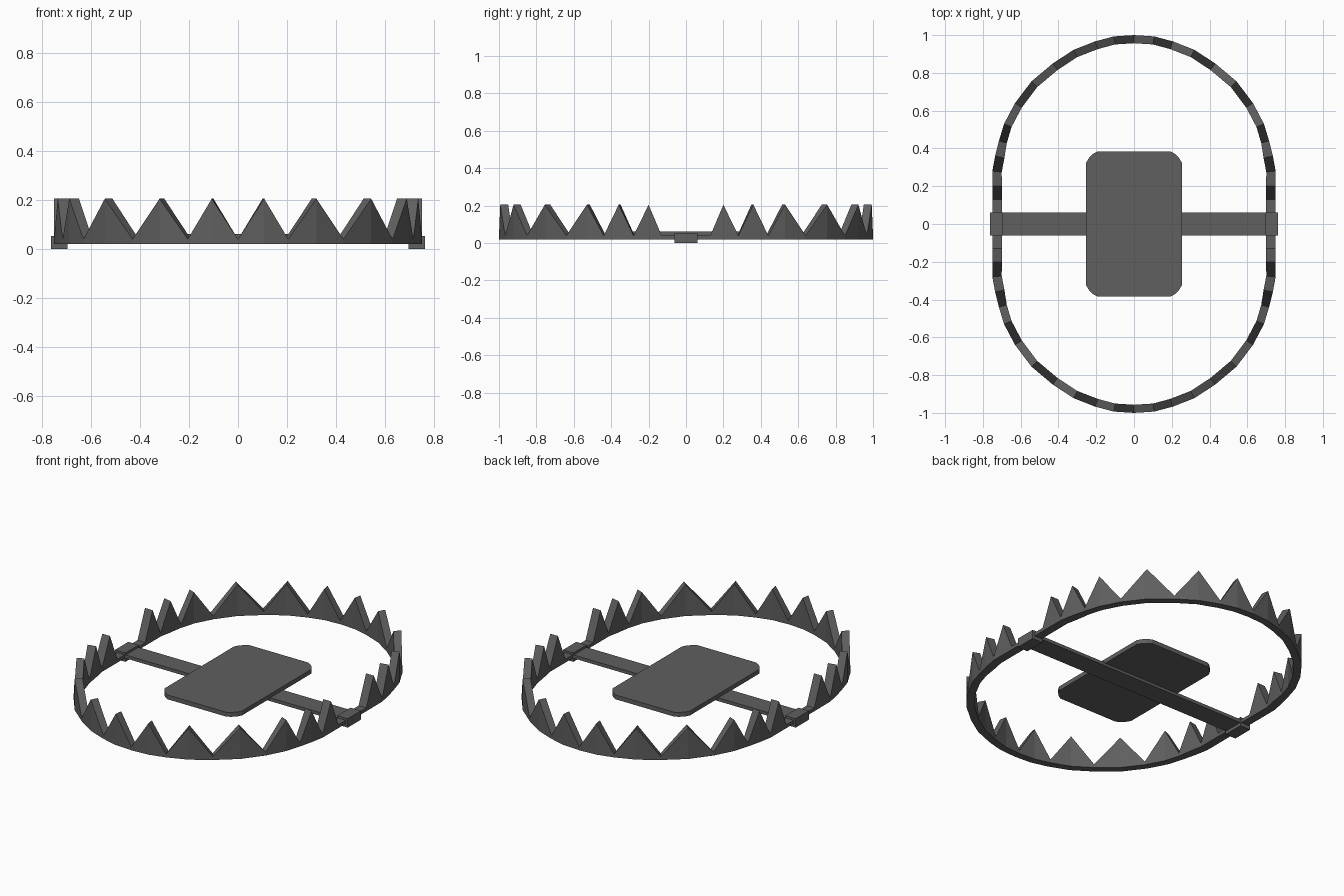
import bpy, bmesh
from mathutils import Vector

if "Cube" in bpy.data.objects:
    bpy.data.objects.remove(bpy.data.objects["Cube"])

iron = bpy.data.materials.new("dark_iron")
iron.diffuse_color = (0.115, 0.115, 0.115, 1)
iron.use_nodes = True
iron.node_tree.nodes["Principled BSDF"].inputs["Base Color"].default_value = iron.diffuse_color


def finish(name, bm):
    bmesh.ops.recalc_face_normals(bm, faces=bm.faces)
    me = bpy.data.meshes.new(name)
    bm.to_mesh(me)
    bm.free()
    me.materials.append(iron)
    ob = bpy.data.objects.new(name, me)
    bpy.context.collection.objects.link(ob)
    return ob


def box(name, x0, x1, y0, y1, z0, z1, round_corners=0):
    bm = bmesh.new()
    bmesh.ops.create_cube(bm, size=1)
    for v in bm.verts:
        v.co = Vector((x1 if v.co.x > 0 else x0, y1 if v.co.y > 0 else y0, z1 if v.co.z > 0 else z0))
    if round_corners:
        edges = [e for e in bm.edges if abs(e.verts[0].co.z - e.verts[1].co.z) > 1e-4]
        bmesh.ops.bevel(bm, geom=edges, offset=round_corners, segments=3, profile=0.35, affect='EDGES')
    return finish(name, bm)


# Toothed jaw: outer outline of one quarter as (x, y), valleys and peaks alternating
LOW, VALLEY, PEAK = 0.02, 0.04, 0.205
quarter = [(0.75, 0.13), (0.75, 0.20), (0.75, 0.28), (0.735, 0.36), (0.715, 0.44), (0.688, 0.53),
           (0.63, 0.64), (0.543, 0.755), (0.43, 0.85), (0.32, 0.922), (0.205, 0.967),
           (0.107, 0.993), (0.0, 1.0)]
half = quarter + [(-x, y) for x, y in quarter[-2::-1]]
outline = [Vector((x, y, 0)) for x, y in half] + [Vector((-x, -y, 0)) for x, y in half]
heights = [PEAK if i % 2 else VALLEY for i in range(len(half))] * 2

bm = bmesh.new()
rings = []
n = len(outline)
for i, p in enumerate(outline):
    a = (p - outline[i - 1]).normalized()
    b = (outline[(i + 1) % n] - p).normalized()
    t = (a + b).normalized()
    wall = 0.05 if abs(p.y) < 0.4 else 0.043
    q = p + Vector((-t.y, t.x, 0)) * wall
    rings.append([bm.verts.new((c.x, c.y, z)) for c, z in
                  ((p, LOW), (p, heights[i]), (q, heights[i]), (q, LOW))])
for i in range(n):
    r, s = rings[i], rings[(i + 1) % n]
    for k in range(4):
        m = (k + 1) % 4
        bm.faces.new((r[k], s[k], s[m], r[m]))
finish("toothed_jaws", bm)

# Cross bar with a hinge block at each end
box("cross_bar", -0.71, 0.71, -0.06, 0.06, 0.02, 0.04)
for side, name in ((-1, "left_hinge"), (1, "right_hinge")):
    xs = sorted((side * 0.695, side * 0.763))
    box(name, *xs, -0.062, 0.062, 0.0, 0.053)

# Trigger plate
box("trigger_plate", -0.253, 0.253, -0.385, 0.385, 0.036, 0.062, 0.06)
